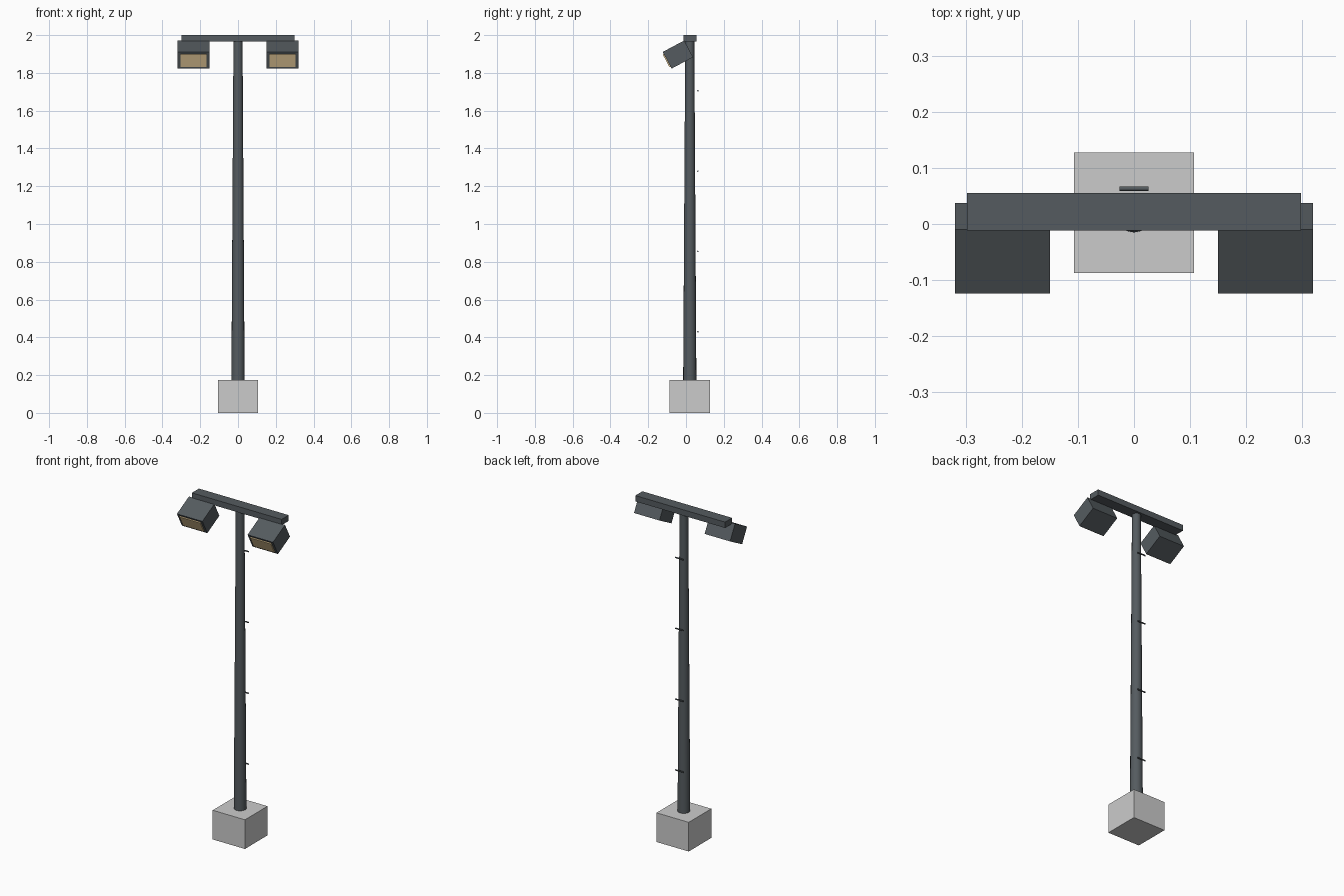
import bpy
from math import radians, sin, cos
from mathutils import Vector

if "Cube" in bpy.data.objects:
    bpy.data.objects.remove(bpy.data.objects["Cube"])


def material(name, color):
    m = bpy.data.materials.new(name)
    m.diffuse_color = (*color, 1)
    m.use_nodes = True
    m.node_tree.nodes["Principled BSDF"].inputs["Base Color"].default_value = m.diffuse_color
    return m


metal = material("dark_metal", (0.09, 0.105, 0.115))
glow = material("lamp_glass", (0.8, 0.6, 0.32))


def finish(name, mat):
    ob = bpy.context.object
    ob.name = name
    if mat:
        ob.data.materials.append(mat)
    return ob


def box(name, center, size, mat=None, tilt=0.0):
    bpy.ops.mesh.primitive_cube_add(size=1, location=center)
    ob = finish(name, mat)
    ob.scale = size
    ob.rotation_euler = (tilt, 0, 0)
    return ob


POLE_Y = 0.02

# Concrete footing
box("footing", (0, POLE_Y, 0.0875), (0.214, 0.214, 0.175))

# Tapered pole
bpy.ops.mesh.primitive_cone_add(vertices=16, radius1=0.035, radius2=0.024,
                                depth=1.8, location=(0, POLE_Y, 1.07))
finish("pole", metal)
bpy.ops.object.shade_smooth_by_angle(angle=radians(40))

# Cross bar
box("cross_bar", (0, 0.0215, 1.9825), (0.596, 0.067, 0.035), metal)

# Tilted floodlights with slightly raised glass
tilt = radians(28)
depth, height = 0.129, 0.10
head = Vector((0, -0.043, 1.897))
forward = Vector((0, -cos(tilt), -sin(tilt)))
for side, label in ((-1, "left"), (1, "right")):
    offset = Vector((side * 0.2345, 0, 0))
    box(label + "_lamp_housing", head + offset, (0.169, depth, height), metal, tilt)
    box(label + "_lamp_glass", head + offset + forward * (depth / 2),
        (0.138, 0.012, 0.076), glow, tilt)

# Climbing rungs on the back of the pole
for i in range(4):
    bpy.ops.mesh.primitive_cylinder_add(vertices=8, radius=0.004, depth=0.052,
                                        location=(0, 0.063, 0.43 + i * 0.425),
                                        rotation=(0, radians(90), 0))
    finish(f"rung_{i + 1}", metal)
    bpy.ops.object.shade_smooth_by_angle(angle=radians(50))
